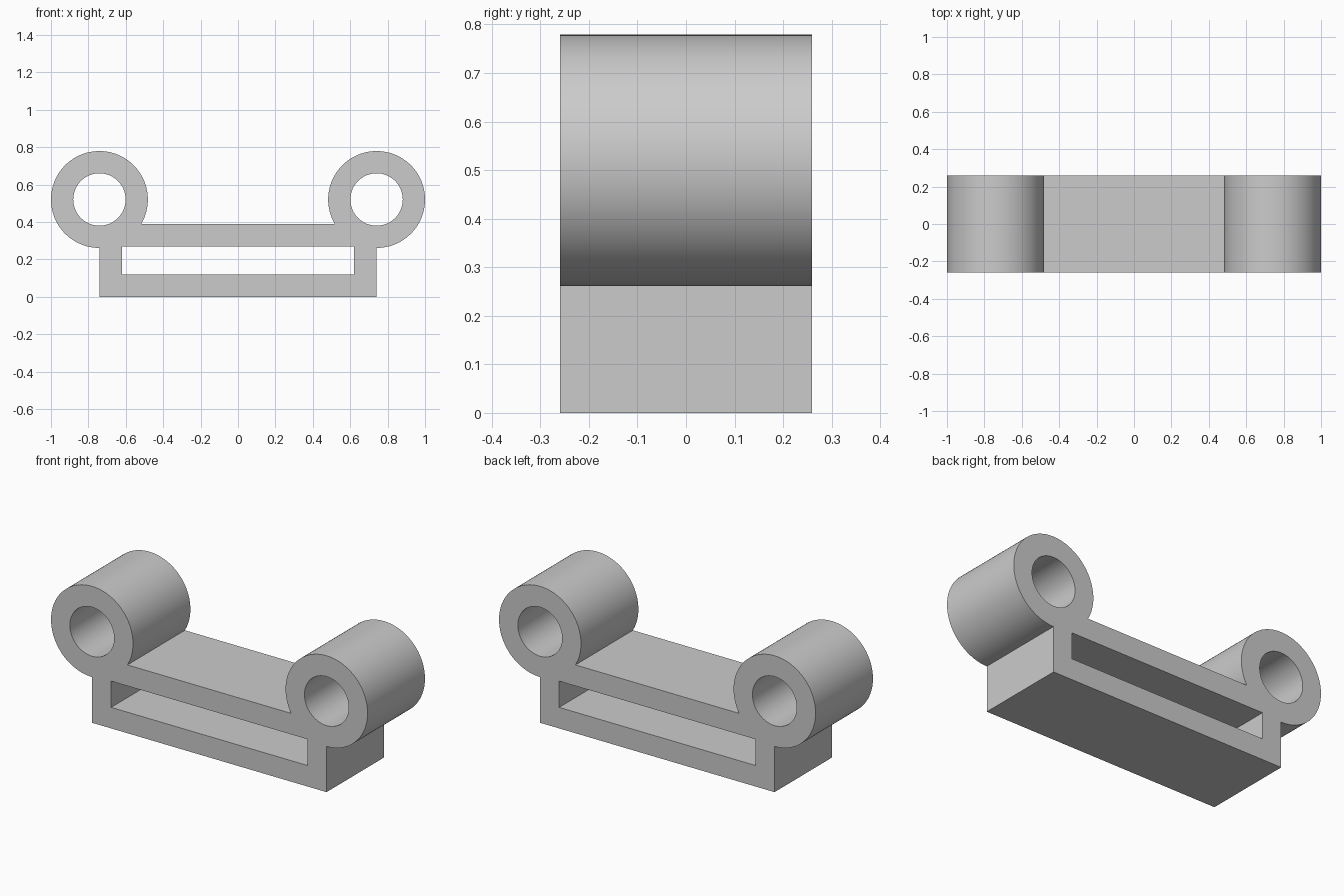
import bpy
import math

RING_X, RING_Z = 0.741, 0.52
RING_R, HOLE_R = 0.259, 0.14
DEPTH = 0.518
PLATE_TOP = 0.39

# Remove the default cube
cube = bpy.data.objects.get("Cube")
if cube:
    bpy.data.objects.remove(cube, do_unlink=True)


def arc(cx, cz, r, start, end, steps):
    angles = [start + (end - start) * i / steps for i in range(steps + 1)]
    return [(cx + r * math.cos(a), cz + r * math.sin(a)) for a in angles]


def mirrored(points):
    return [(-x, z) for x, z in reversed(points)]


# Outer outline: half of the base, round the ring, up to the plate top
meet = math.pi + math.asin((RING_Z - PLATE_TOP) / RING_R)
half = [(RING_X, 0)] + arc(RING_X, RING_Z, RING_R, -math.pi / 2, meet, 80)
outline = half + mirrored(half)

# Openings: the two ring bores and the long slot
bore = arc(RING_X, RING_Z, HOLE_R, 0, math.tau, 64)[:-1]
slot = [(-0.62, 0.12), (0.62, 0.12), (0.62, 0.27), (-0.62, 0.27)]

# Filled profile extruded along the depth
curve = bpy.data.curves.new("bracket", "CURVE")
curve.dimensions = "2D"
curve.fill_mode = "BOTH"
curve.extrude = DEPTH / 2
for loop in (outline, bore, mirrored(bore), slot):
    spline = curve.splines.new("POLY")
    spline.points.add(len(loop) - 1)
    for point, (x, z) in zip(spline.points, loop):
        point.co = (x, z, 0, 1)
    spline.use_cyclic_u = True

bracket = bpy.data.objects.new("double_ring_bracket", curve)
bracket.rotation_euler.x = math.pi / 2
bpy.context.collection.objects.link(bracket)

# Plain grey material
grey = bpy.data.materials.new("plain_grey")
grey.use_nodes = True
colour = (0.6, 0.6, 0.6, 1)
grey.diffuse_color = colour
grey.node_tree.nodes["Principled BSDF"].inputs["Base Color"].default_value = colour
curve.materials.append(grey)

# Turn into a welded mesh, with smooth rings and sharp rims
bpy.ops.object.select_all(action="DESELECT")
bracket.select_set(True)
bpy.context.view_layer.objects.active = bracket
bpy.ops.object.convert(target="MESH")
bpy.ops.object.mode_set(mode="EDIT")
bpy.ops.mesh.select_all(action="SELECT")
bpy.ops.mesh.remove_doubles(threshold=0.0001)
bpy.ops.mesh.normals_make_consistent(inside=False)
bpy.ops.object.mode_set(mode="OBJECT")
bpy.ops.object.shade_smooth_by_angle(angle=math.radians(30))
